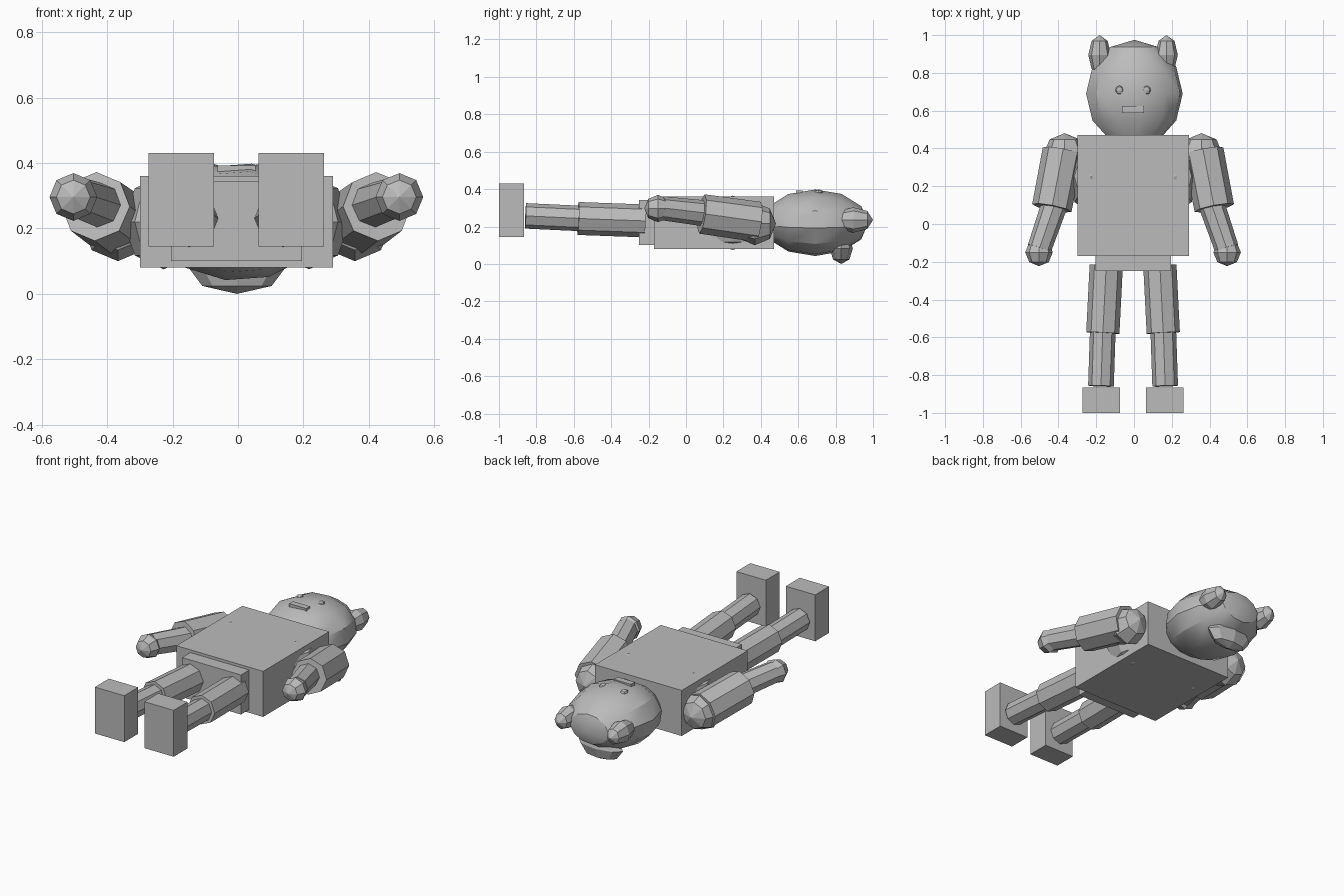
import bpy
import bmesh
from math import radians
from mathutils import Matrix, Vector

cube = bpy.data.objects.get("Cube")
if cube:
    bpy.data.objects.remove(cube, do_unlink=True)

# One plain grey for the whole figure
GREY = (0.5, 0.5, 0.5, 1)
grey = bpy.data.materials.new("plain grey")
grey.use_nodes = True
grey.diffuse_color = GREY
grey.node_tree.nodes["Principled BSDF"].inputs["Base Color"].default_value = GREY

CX = -0.005  # centre line of the body


def finish(name, bm, smooth=False):
    mesh = bpy.data.meshes.new(name)
    bmesh.ops.recalc_face_normals(bm, faces=bm.faces)
    bm.to_mesh(mesh)
    bm.free()
    mesh.materials.append(grey)
    obj = bpy.data.objects.new(name, mesh)
    bpy.context.collection.objects.link(obj)
    if smooth:
        bpy.ops.object.select_all(action='DESELECT')
        obj.select_set(True)
        bpy.context.view_layer.objects.active = obj
        bpy.ops.object.shade_smooth_by_angle(angle=radians(30))
    return obj


def aim(direction):
    return Vector(direction).to_track_quat('Z', 'Y').to_matrix().to_4x4()


def box(name, low, high):
    low, high = Vector(low), Vector(high)
    bm = bmesh.new()
    bmesh.ops.create_cube(bm, size=1)
    size = Matrix.Diagonal((high - low).to_4d())
    size[3][3] = 1
    bm.transform(Matrix.Translation((low + high) / 2) @ size)
    return finish(name, bm)


def ball(name, centre, radii, segments=8, rings=4, axis=(0, 1, 0), spin=0, smooth=False):
    """Faceted ellipsoid with its poles along axis."""
    bm = bmesh.new()
    bmesh.ops.create_uvsphere(bm, u_segments=segments, v_segments=rings, radius=1)
    bm.transform(Matrix.Translation(centre) @ Matrix.Diagonal((*radii, 1))
                 @ aim(axis) @ Matrix.Rotation(radians(spin), 4, 'Z'))
    return finish(name, bm, smooth)


def limb(name, start, end, r_start, r_end, sides=8):
    """Straight tapered tube between two points."""
    start, end = Vector(start), Vector(end)
    bm = bmesh.new()
    bmesh.ops.create_cone(bm, cap_ends=True, segments=sides, radius1=r_start,
                          radius2=r_end, depth=(end - start).length)
    bm.transform(Matrix.Translation((start + end) / 2) @ aim(end - start))
    return finish(name, bm)


# Trunk
box("torso", (-0.30, -0.17, 0.08), (0.29, 0.47, 0.36))
box("pelvis", (-0.205, -0.25, 0.10), (0.195, -0.10, 0.343))

# Head, lying face up, with a tuft at the back
ball("head", (0.002, 0.69, 0.22), (0.259, 0.285, 0.18), 12, 6, spin=9, smooth=True)
ball("back_tuft", (-0.003, 0.83, 0.083), (0.15, 0.062, 0.083), 8, 4, axis=(0, 0, 1))
box("mouth", (-0.063, 0.587, 0.34), (0.053, 0.624, 0.393))

for side, word in ((-1, "right"), (1, "left")):
    def at(x, y, z):
        return (CX + side * x, y, z)

    # Face and ears
    ball(word + "_eye", at(0.072, 0.708, 0.382), (0.022, 0.025, 0.016), 8, 4)
    ball(word + "_ear", at(0.177, 0.895, 0.235), (0.06, 0.105, 0.068), 8, 4)

    # Chest muscle, shoulder, arm and hand
    ball(word + "_chest", at(0.222, 0.25, 0.22), (0.125, 0.19, 0.145), 8, 4, axis=(0, 0, 1))
    ball(word + "_shoulder", at(0.362, 0.368, 0.215), (0.113, 0.113, 0.115))
    limb(word + "_upper_arm", at(0.372, 0.385, 0.225), at(0.43, 0.085, 0.267), 0.108, 0.106)
    limb(word + "_forearm", at(0.41, 0.12, 0.268), at(0.496, -0.13, 0.298), 0.07, 0.064)
    ball(word + "_hand", at(0.498, -0.15, 0.296), (0.073, 0.073, 0.073))

    # Leg and block foot
    limb(word + "_thigh", at(0.142, -0.22, 0.23), at(0.16, -0.577, 0.243), 0.088, 0.088)
    limb(word + "_shin", at(0.16, -0.56, 0.243), at(0.17, -0.858, 0.257), 0.068, 0.068)
    x = CX + side * 0.168
    box(word + "_foot", (x - 0.1, -1.0, 0.145), (x + 0.1, -0.865, 0.43))
